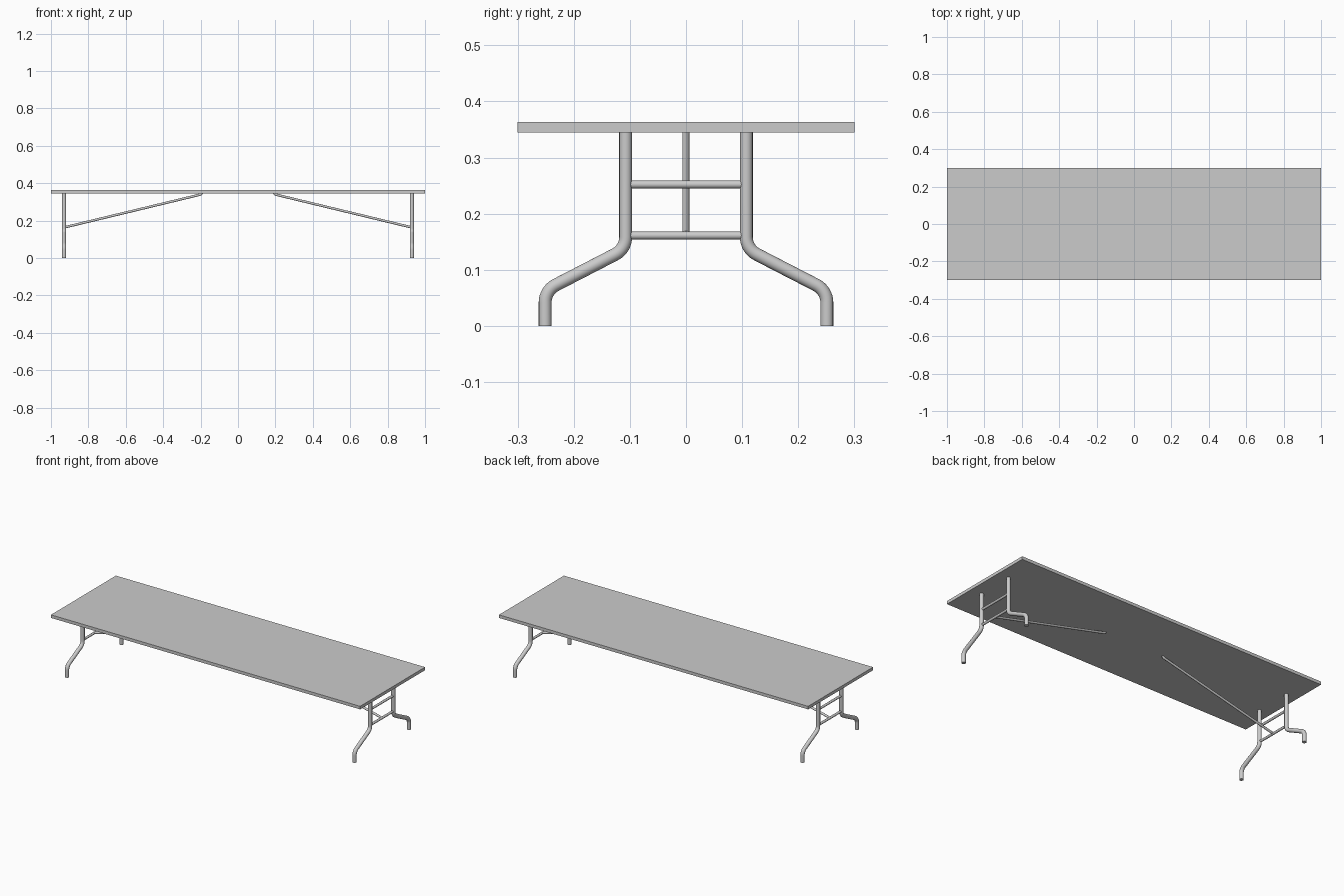
import bpy
import bmesh
import math
from mathutils import Vector

if "Cube" in bpy.data.objects:
    bpy.data.objects.remove(bpy.data.objects["Cube"])

LEG_X, LEG_Y, FOOT_Y = 0.93, 0.1075, 0.251
TOP_Z0, TOP_Z1 = 0.345, 0.363


def rounded(points, radius, steps=8):
    """Replace the inner corners of a path with arcs."""
    pts = [Vector(p) for p in points]
    out = [pts[0]]
    for a, b, c in zip(pts, pts[1:], pts[2:]):
        u, v = (a - b).normalized(), (c - b).normalized()
        half = u.angle(v) / 2
        centre = b + (u + v).normalized() * (radius / math.sin(half))
        r0 = (b + u * (radius / math.tan(half)) - centre).normalized()
        r1 = (b + v * (radius / math.tan(half)) - centre).normalized()
        out += [centre + r0.slerp(r1, i / steps) * radius for i in range(steps + 1)]
    return out + [pts[-1]]


def tube(name, path, radius):
    """Round capped tube along a path, mirrored to the other table end."""
    curve = bpy.data.curves.new(name, 'CURVE')
    curve.dimensions = '3D'
    curve.bevel_depth = radius
    curve.bevel_resolution = 6
    curve.use_fill_caps = True
    spline = curve.splines.new('POLY')
    spline.points.add(len(path) - 1)
    for pt, co in zip(spline.points, path):
        pt.co = (*co, 1)
    ob = bpy.data.objects.new(name, curve)
    bpy.context.collection.objects.link(ob)
    bpy.ops.object.select_all(action='DESELECT')
    bpy.context.view_layer.objects.active = ob
    ob.select_set(True)
    bpy.ops.object.convert(target='MESH')
    ob = bpy.context.object
    bm = bmesh.new()
    bm.from_mesh(ob.data)
    bmesh.ops.remove_doubles(bm, verts=bm.verts, dist=1e-5)
    bmesh.ops.recalc_face_normals(bm, faces=bm.faces)
    bm.to_mesh(ob.data)
    bm.free()
    bpy.ops.object.shade_smooth_by_angle(angle=math.radians(40))
    ob.modifiers.new('other_end', 'MIRROR').use_mirror_merge = False
    return ob


# Table top
bpy.ops.mesh.primitive_cube_add(size=1, location=(0, 0, (TOP_Z0 + TOP_Z1) / 2))
top = bpy.context.object
top.name = 'table_top'
top.scale = (2, 0.6, TOP_Z1 - TOP_Z0)
bpy.ops.object.transform_apply(location=False, rotation=False, scale=True)

# Wishbone legs with splayed feet
for side, label in ((-1, 'front'), (1, 'back')):
    path = rounded([(LEG_X, side * LEG_Y, TOP_Z0),
                    (LEG_X, side * LEG_Y, 0.137),
                    (LEG_X, side * FOOT_Y, 0.063),
                    (LEG_X, side * FOOT_Y, 0)], 0.035)
    tube(label + '_legs', path, 0.0115)

# Crossbars between the legs
for z, label in ((0.252, 'upper'), (0.161, 'lower')):
    tube(label + '_crossbars', [(LEG_X, -LEG_Y, z), (LEG_X, LEG_Y, z)], 0.007)

# Diagonal folding braces, bent up into the table top
brace = rounded([(LEG_X, 0, 0.163), (0.2, 0, 0.339), (0.187, 0, 0.351)], 0.012, 5)
tube('diagonal_braces', brace, 0.0065)
